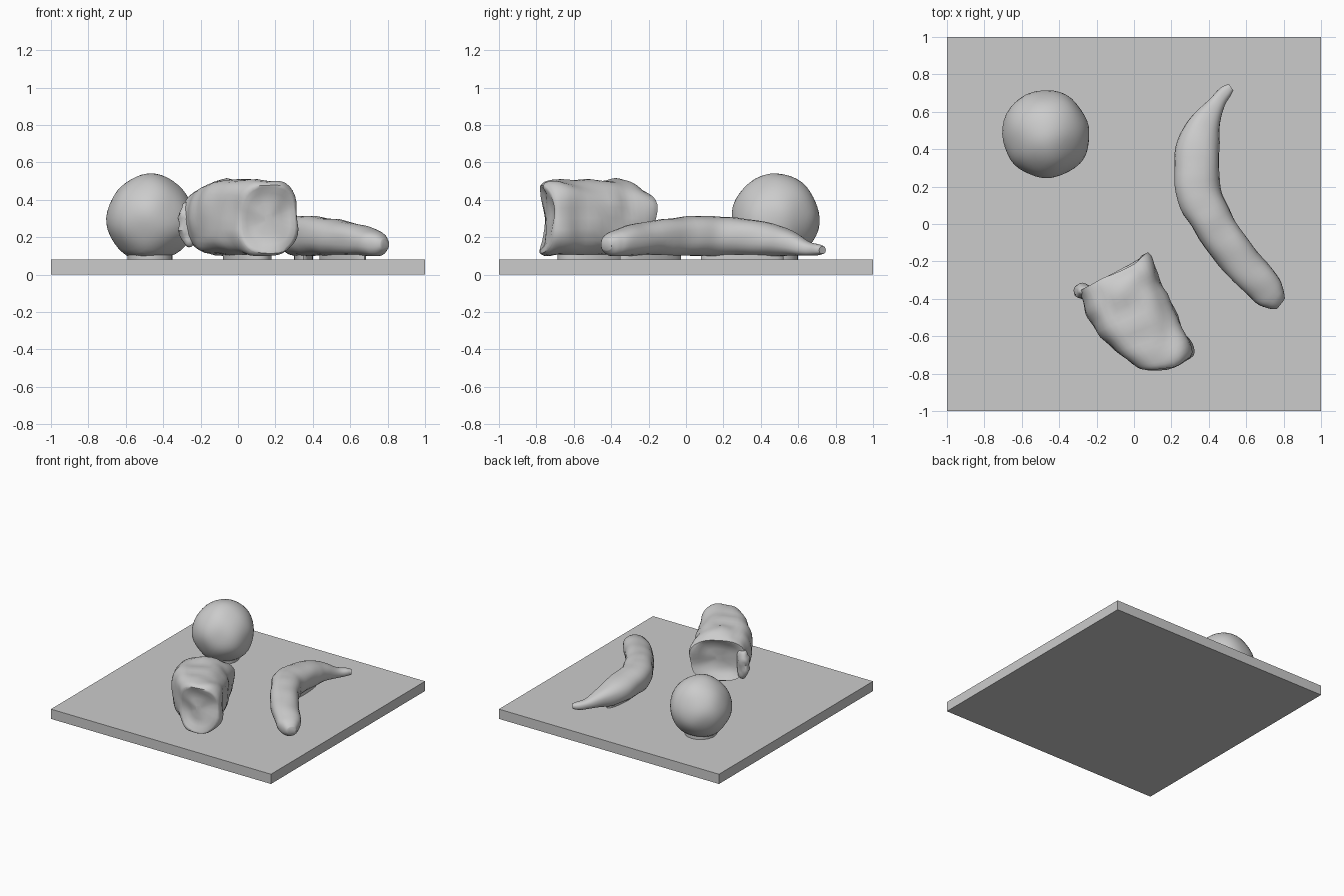
import bpy, bmesh, math
from mathutils import Vector, noise

if "Cube" in bpy.data.objects:
    bpy.data.objects.remove(bpy.data.objects["Cube"])

grey = bpy.data.materials.new("plain_grey")
grey.diffuse_color = (0.6, 0.6, 0.6, 1)
grey.use_nodes = True
grey.node_tree.nodes["Principled BSDF"].inputs["Base Color"].default_value = grey.diffuse_color


def finish(name, bm, angle=40):
    bmesh.ops.recalc_face_normals(bm, faces=bm.faces)
    mesh = bpy.data.meshes.new(name)
    bm.to_mesh(mesh)
    bm.free()
    mesh.materials.append(grey)
    obj = bpy.data.objects.new(name, mesh)
    bpy.context.collection.objects.link(obj)
    bpy.ops.object.select_all(action='DESELECT')
    obj.select_set(True)
    bpy.context.view_layer.objects.active = obj
    bpy.ops.object.shade_smooth_by_angle(angle=math.radians(angle))
    return obj


def bumps(bm, amount, scale, floor):
    """Hand-shaped unevenness, with the underside resting flat."""
    bm.normal_update()
    for v in bm.verts:
        v.co += v.normal * noise.noise(v.co * scale) * amount
        v.co.z = max(v.co.z, floor)


def loft(rings):
    """Skin closed rings of points and fill both ends."""
    bm = bmesh.new()
    rows = [[bm.verts.new(p) for p in ring] for ring in rings]
    for a, b in zip(rows, rows[1:]):
        for i in range(len(a)):
            j = (i + 1) % len(a)
            bm.faces.new((a[i], a[j], b[j], b[i]))
    bm.faces.new(rows[0])
    bm.faces.new(rows[-1])
    bmesh.ops.recalc_face_normals(bm, faces=bm.faces)
    return bm


def resample(keys, steps):
    """Smooth interpolation through rows of numbers."""
    out = []
    for i in range(len(keys) - 1):
        p = [keys[max(0, min(len(keys) - 1, i + k))] for k in (-1, 0, 1, 2)]
        for s in range(steps):
            t = s / steps
            out.append([0.5 * (2 * b + (c - a) * t + (2 * a - 5 * b + 4 * c - d) * t * t
                               + (3 * b - a - 3 * c + d) * t ** 3)
                        for a, b, c, d in zip(*p)])
    return out + [list(keys[-1])]


def power(v, e):
    return math.copysign(abs(v) ** e, v)


# Square board
bm = bmesh.new()
bmesh.ops.create_cube(bm, size=1)
bmesh.ops.scale(bm, vec=(2, 2, 0.08), verts=bm.verts)
bmesh.ops.translate(bm, vec=(0, 0, 0.04), verts=bm.verts)
finish("board", bm)

# Round fruit, slightly peaked on top
bm = bmesh.new()
bmesh.ops.create_icosphere(bm, subdivisions=4, radius=0.234)
for v in bm.verts:
    v.co += Vector((-0.47, 0.48, 0.302))
bumps(bm, 0.012, 6, 0.1)
finish("round_fruit", bm)

# Curved fruit: x, y, half width, bottom, top along its length
path = [(0.785, -0.425, 0.035, 0.13, 0.19), (0.755, -0.40, 0.065, 0.105, 0.225),
        (0.70, -0.345, 0.092, 0.10, 0.25), (0.56, -0.19, 0.103, 0.10, 0.285),
        (0.42, 0.01, 0.108, 0.10, 0.312), (0.34, 0.19, 0.122, 0.10, 0.31),
        (0.345, 0.43, 0.113, 0.10, 0.28), (0.39, 0.56, 0.075, 0.10, 0.235),
        (0.445, 0.65, 0.042, 0.10, 0.175), (0.495, 0.71, 0.032, 0.105, 0.16),
        (0.52, 0.73, 0.022, 0.11, 0.15)]
rows = resample(path, 6)
rings = []
for i, (x, y, w, lo, hi) in enumerate(rows):
    a, b = rows[max(0, i - 1)], rows[min(len(rows) - 1, i + 1)]
    side = Vector((b[1] - a[1], a[0] - b[0], 0)).normalized()
    ring = []
    for k in range(24):
        t = math.tau * k / 24
        p = Vector((x, y, (lo + hi) / 2)) + side * w * power(math.cos(t), 0.85)
        p.z += (hi - lo) / 2 * power(math.sin(t), 0.85)
        ring.append(p)
    rings.append(ring)
bm = loft(rings)
bumps(bm, 0.008, 9, 0.1)
finish("curved_fruit", bm, 50)

# Cut chunk: left x, y, right x, y, bottom, top, end bulge
cuts = [(-0.30, -0.36, 0.075, -0.165, 0.13, 0.46, 0.0),
        (-0.27, -0.42, 0.105, -0.225, 0.10, 0.495, 0.0),
        (-0.235, -0.52, 0.165, -0.34, 0.10, 0.505, 0.0),
        (-0.13, -0.655, 0.25, -0.52, 0.10, 0.505, 0.01),
        (-0.02, -0.74, 0.315, -0.66, 0.10, 0.50, 0.035),
        (0.01, -0.755, 0.315, -0.70, 0.115, 0.48, 0.05)]


def section(c, scale=1, push=0):
    left, right = Vector((c[0], c[1], 0)), Vector((c[2], c[3], 0))
    mid, half = (left + right) / 2, (right - left) / 2
    ahead = Vector((half.y, -half.x, 0)).normalized()
    ring = []
    for k in range(36):
        t = math.tau * k / 36
        u, h = scale * power(math.cos(t), 0.72), scale * power(math.sin(t), 0.72)
        p = mid + half * u + ahead * (c[6] * (1 - u * u) + push)
        p.z = (c[4] + c[5]) / 2 + (c[5] - c[4]) / 2 * h
        ring.append(p)
    return ring


# Both cut ends are slightly hollowed
hollow = [(0.15, 0.05), (0.45, 0.045), (0.75, 0.03), (0.92, 0.003)]
rings = [section(cuts[0], s, d) for s, d in hollow]
rings += [section(c) for c in resample(cuts, 5)]
rings += [section(cuts[-1], s, -d * 0.7) for s, d in reversed(hollow)]
bm = loft(rings)
bumps(bm, 0.022, 8, 0.1)
finish("cut_chunk", bm, 50)

# Small torn nub on the back corner of the chunk
bm = bmesh.new()
bmesh.ops.create_icosphere(bm, subdivisions=3, radius=1)
for v in bm.verts:
    v.co = Vector((-0.265 + v.co.x * 0.055, -0.36 + v.co.y * 0.04, 0.27 + v.co.z * 0.12))
bumps(bm, 0.02, 20, 0.1)
finish("torn_corner", bm)

# Low contact pads between the food and the board
pads = [("fruit_pad", -0.47, 0.48, 0.12, 0.12, 0), ("chunk_pad", 0.05, -0.5, 0.11, 0.2, 25),
        ("lower_curve_pad", 0.56, -0.19, 0.05, 0.2, 36), ("upper_curve_pad", 0.35, 0.3, 0.05, 0.22, 0)]
for name, x, y, rx, ry, turn in pads:
    bm = bmesh.new()
    bmesh.ops.create_cone(bm, cap_ends=True, segments=24, radius1=1, radius2=1, depth=0.03)
    r = math.radians(turn)
    for v in bm.verts:
        px, py = v.co.x * rx, v.co.y * ry
        v.co = (x + px * math.cos(r) - py * math.sin(r),
                y + px * math.sin(r) + py * math.cos(r), v.co.z + 0.093)
    finish(name, bm)
